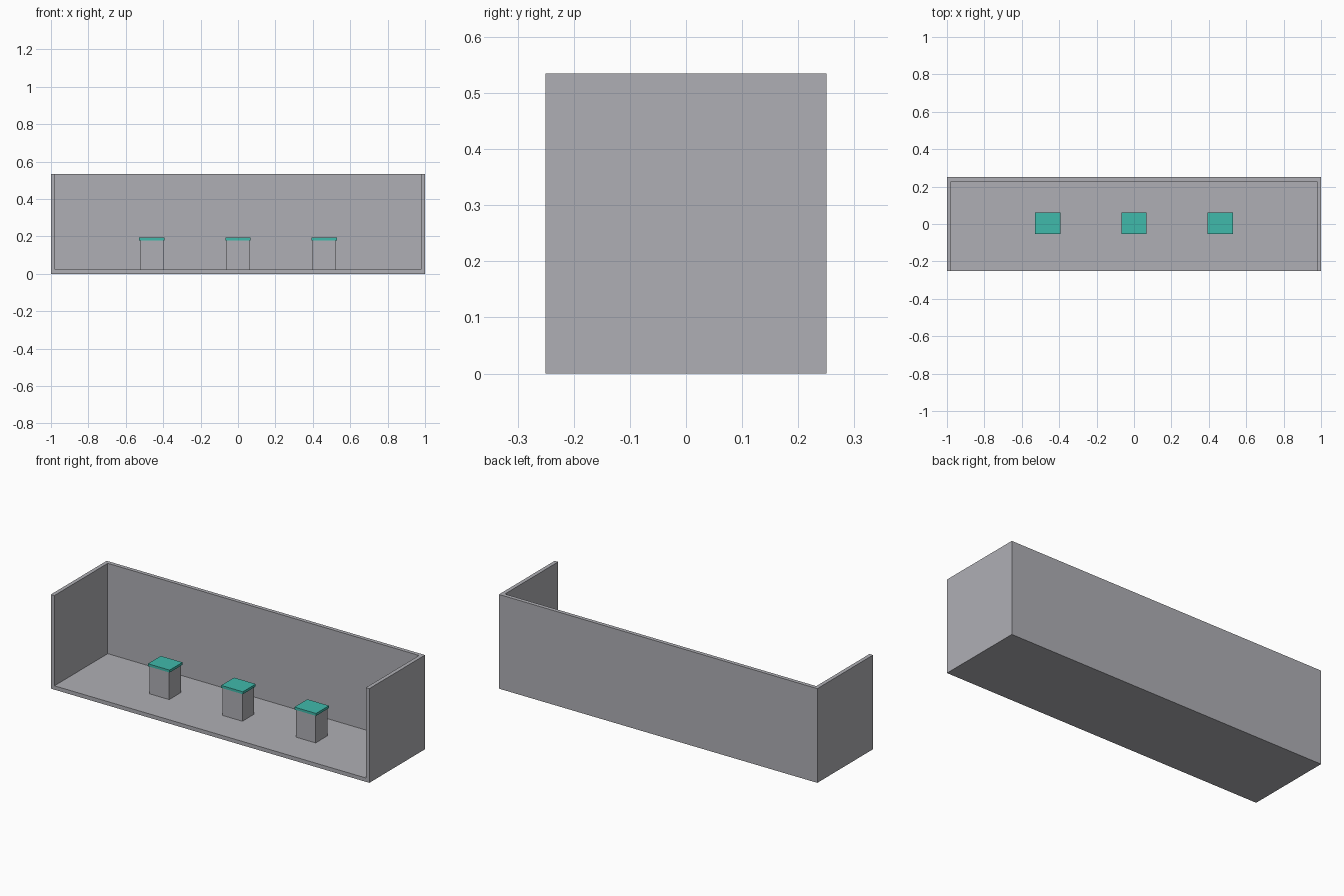
import bpy

if "Cube" in bpy.data.objects:
    bpy.data.objects.remove(bpy.data.objects["Cube"])


def material(name, rgb):
    m = bpy.data.materials.new(name)
    m.diffuse_color = (*rgb, 1.0)
    m.use_nodes = True
    m.node_tree.nodes["Principled BSDF"].inputs["Base Color"].default_value = m.diffuse_color
    return m


grey = material("stone grey", (0.43, 0.43, 0.46))
teal = material("teal", (0.051, 0.49, 0.41))


def box(name, x, y, z, mat):
    """Box from (min, max) ranges on each axis."""
    bpy.ops.mesh.primitive_cube_add(size=1)
    ob = bpy.context.object
    ob.name = name
    for v in ob.data.vertices:
        for i, (lo, hi) in enumerate((x, y, z)):
            v.co[i] = lo if v.co[i] < 0 else hi
    ob.data.materials.append(mat)
    return ob


# Open display case: floor, back wall and two side walls in one shell
HEIGHT, WALL = 0.535, 0.022
case = box("display_case", (-1, 1), (-0.25, 0.25), (0, HEIGHT), grey)
hollow = box("case_hollow", (-1 + WALL, 1 - WALL), (-0.5, 0.25 - WALL),
             (WALL, 1), grey)
cut = case.modifiers.new("hollow", 'BOOLEAN')
cut.operation = 'DIFFERENCE'
cut.solver = 'EXACT'
cut.object = hollow
bpy.context.view_layer.objects.active = case
bpy.ops.object.modifier_apply(modifier=cut.name)
bpy.data.objects.remove(hollow)

# Three pedestals with overhanging teal caps
PED_Y, CAP_Z, CAP_TOP = 0.004, 0.179, 0.193
for side, cx in (("left", -0.46), ("middle", 0.0), ("right", 0.46)):
    box(f"pedestal_{side}", (cx - 0.062, cx + 0.062),
        (PED_Y - 0.053, PED_Y + 0.053), (WALL, CAP_Z), grey)
    box(f"pedestal_cap_{side}", (cx - 0.068, cx + 0.068),
        (PED_Y - 0.058, PED_Y + 0.058), (CAP_Z, CAP_TOP), teal)
